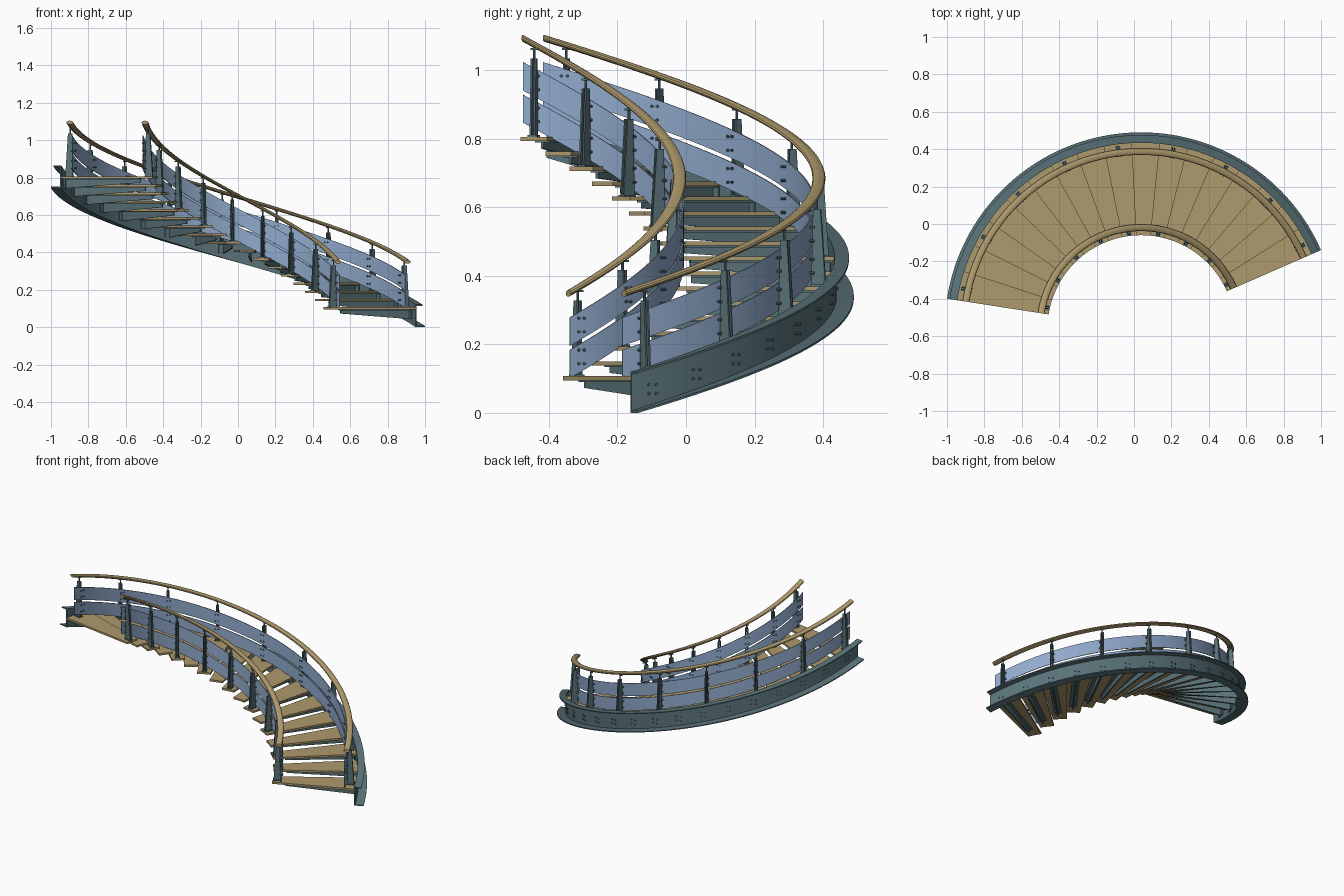
import bpy, bmesh, math
from mathutils import Vector, Matrix

if "Cube" in bpy.data.objects:
    bpy.data.objects.remove(bpy.data.objects["Cube"])

CX, CY = 0.0377, -0.56            # axis of the helix
A0, A1 = 23.6, 171.2              # start and end angle in degrees
SLOPE = 0.745 / (A1 - A0)         # rise per degree
STEPS, PITCH, WIDTH = 17, 8.65, 9.2
TREAD_Z, RISE, TREAD_T = 0.107, 0.0437, 0.012


def material(name, col):
    m = bpy.data.materials.new(name)
    m.diffuse_color = col
    m.use_nodes = True
    m.node_tree.nodes["Principled BSDF"].inputs["Base Color"].default_value = m.diffuse_color
    return m


WOOD = material("wood", (0.42, 0.32, 0.15, 1))
STEEL = material("painted_steel", (0.10, 0.17, 0.19, 1))
GLASS = material("blue_glass", (0.28, 0.40, 0.60, 0.75))


def height(a):
    return (a - A0) * SLOPE


def finish(bm, name, mat):
    bmesh.ops.recalc_face_normals(bm, faces=bm.faces)
    me = bpy.data.meshes.new(name)
    bm.to_mesh(me)
    bm.free()
    for p in me.polygons:
        p.use_smooth = True
    me.set_sharp_from_angle(angle=math.radians(30))
    me.materials.append(mat)
    ob = bpy.data.objects.new(name, me)
    bpy.context.collection.objects.link(ob)
    return ob


def sweep(name, profile, a0, a1, n, mat, base=None):
    """Sweep an (r, z) profile round the axis; climbs unless base is given."""
    bm = bmesh.new()
    rings = []
    for i in range(n + 1):
        a = a0 + (a1 - a0) * i / n
        t = math.radians(a)
        h = height(a) if base is None else base
        rings.append([bm.verts.new((CX + r * math.cos(t), CY + r * math.sin(t), z + h))
                      for r, z in profile])
    k = len(profile)
    for p, q in zip(rings, rings[1:]):
        for j in range(k):
            bm.faces.new((p[j], p[(j + 1) % k], q[(j + 1) % k], q[j]))
    bm.faces.new(rings[0])
    bm.faces.new(rings[-1])
    return finish(bm, name, mat)


def frame(a):
    """Local axes: x radial, y tangential, z up."""
    return Matrix.Translation((CX, CY, 0)) @ Matrix.Rotation(math.radians(a), 4, 'Z')


def plate(bm, a, pts, t0, t1):
    """Upright plate with an (r, z) outline between two tangential offsets."""
    m = frame(a)
    lo = [bm.verts.new(m @ Vector((r, t0, z))) for r, z in pts]
    hi = [bm.verts.new(m @ Vector((r, t1, z))) for r, z in pts]
    bm.faces.new(lo)
    bm.faces.new(hi)
    for i in range(len(pts)):
        j = (i + 1) % len(pts)
        bm.faces.new((lo[i], lo[j], hi[j], hi[i]))


def rect(r0, r1, z0, z1):
    return [(r0, z0), (r1, z0), (r1, z1), (r0, z1)]


def rod(bm, a, r, t, z, radius, length, axis):
    m = frame(a) @ Matrix.Translation((r, t, z))
    if axis == 'R':
        m = m @ Matrix.Rotation(math.pi / 2, 4, 'Y')
    bmesh.ops.create_cone(bm, cap_ends=True, segments=8, radius1=radius,
                          radius2=radius, depth=length, matrix=m)


# outer channel stringer
web, th = 1.0, 0.006
sweep("outer_stringer", [(web - th, 0), (1.05, 0), (1.05, th), (web, th),
                         (web, 0.12 - th), (1.036, 0.12 - th), (1.036, 0.12), (web - th, 0.12)],
      A0, A1, 72, STEEL)

# treads, tapered brackets and bracket bolts
for k in range(STEPS):
    a = A0 + k * PITCH
    if k == STEPS - 1:
        a = A1 - WIDTH
    z = TREAD_Z + k * RISE
    sweep(f"tread_{k + 1}", rect(0.50, web - th, -TREAD_T, 0), a, a + WIDTH, 4, WOOD, z)
    u, c = z - TREAD_T, a + 3.9
    bm = bmesh.new()
    plate(bm, c, [(0.575, u), (0.575, u - 0.022), (web - th, u - 0.052), (web - th, u)], -0.004, 0.004)
    plate(bm, c, rect(0.575, web - th, u - 0.005, u), -0.022, 0.022)
    plate(bm, c, rect(web - th - 0.007, web - th, u - 0.052, u), -0.025, 0.025)
    finish(bm, f"tread_bracket_{k + 1}", STEEL)
    bm = bmesh.new()
    for dt in (-0.012, 0.012):
        for dz in (-0.038, -0.012):
            rod(bm, c, web + 0.002, dt, u + dz, 0.0045, 0.008, 'R')
    finish(bm, f"stringer_bolts_{k + 1}", STEEL)


def balustrade(side, rail_r, glass_r, post_r, sign):
    # oval handrail
    oval = []
    for i in range(12):
        t = 2 * math.pi * i / 12
        oval.append((rail_r + 0.019 * math.cos(t), 0.349 + 0.010 * math.sin(t)))
    sweep(side + "_handrail", oval, A0, A1, 72, WOOD)
    # two glass bands
    for nm, z0, z1 in (("lower", 0.102, 0.184), ("upper", 0.196, 0.279)):
        sweep(f"{side}_{nm}_glass", rect(glass_r - 0.002, glass_r + 0.002, z0, z1),
              A0, A1, 72, GLASS)
    # twin-plate posts with pins, rail saddles and glass clips
    for i in range(9):
        a = 27.3 + 17.5 * i
        h = height(a)
        foot = TREAD_Z + 2 * i * RISE
        top = h + 0.31
        face = post_r - sign * 0.021          # edge next to the glass
        bm = bmesh.new()
        for t in (-0.008, 0.003):
            plate(bm, a, [(post_r - 0.021, foot), (post_r + 0.021, foot),
                          (post_r + 0.011 - sign * 0.005, top),
                          (post_r - 0.011 - sign * 0.005, top)], t, t + 0.005)
        plate(bm, a, rect(post_r - 0.022, post_r + 0.022, foot, foot + 0.005), -0.014, 0.014)
        pr = post_r - sign * 0.006
        rod(bm, a, pr, 0, top + 0.005, 0.004, 0.06, 'Z')
        lo, hi = sorted((pr - 0.008, rail_r))
        plate(bm, a, rect(lo, hi + 0.008, h + 0.334, h + 0.340), -0.010, 0.010)
        finish(bm, f"{side}_post_{i + 1}", STEEL)
        bm = bmesh.new()
        for z in (0.125, 0.165, 0.218, 0.258):
            for t in (-0.009, 0.009):
                rod(bm, a, (glass_r + face) / 2, t, h + z, 0.004, abs(glass_r - face) + 0.018, 'R')
            plate(bm, a, rect(face - 0.005, face + 0.005, h + z - 0.003, h + z + 0.003), -0.012, 0.012)
        finish(bm, f"{side}_glass_clips_{i + 1}", STEEL)


balustrade("inner", 0.541, 0.552, 0.526, -1)
balustrade("outer", 0.948, 0.935, 0.963, 1)
